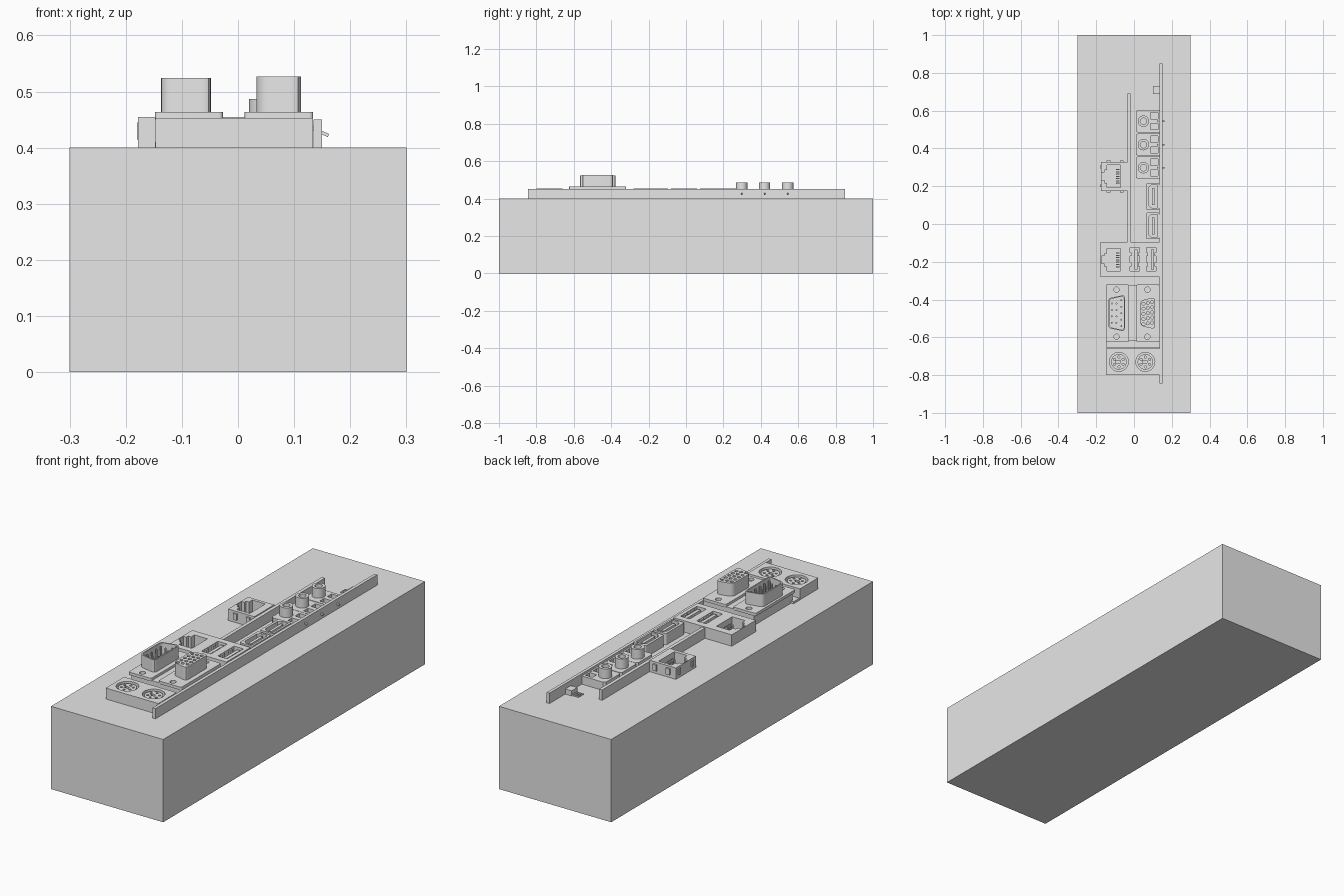
import bpy, bmesh, math

if "Cube" in bpy.data.objects:
    bpy.data.objects.remove(bpy.data.objects["Cube"], do_unlink=True)

grey = bpy.data.materials.new("plain_grey")
grey.use_nodes = True
grey.diffuse_color = (0.8, 0.8, 0.8, 1)
grey.node_tree.nodes["Principled BSDF"].inputs["Base Color"].default_value = (0.8, 0.8, 0.8, 1)

TOP = 0.4      # top of the base box
SUNK = 0.39    # parts are set slightly into the box


def rect(x0, x1, y0, y1):
    return [(x0, y0), (x1, y0), (x1, y1), (x0, y1)]


def circle(x, y, r, n=24):
    return [(x + r * math.cos(i * math.tau / n), y + r * math.sin(i * math.tau / n))
            for i in range(n)]


def rounded(points, r, steps=4):
    """Round every corner of an outline with a small curve."""
    out = []
    for i, (x, y) in enumerate(points):
        ends = []
        for px, py in (points[i - 1], points[(i + 1) % len(points)]):
            d = math.hypot(px - x, py - y)
            ends.append((x + (px - x) * r / d, y + (py - y) * r / d))
        (ax, ay), (bx, by) = ends
        for k in range(steps + 1):
            t = k / steps
            out.append(((1 - t) ** 2 * ax + 2 * t * (1 - t) * x + t * t * bx,
                        (1 - t) ** 2 * ay + 2 * t * (1 - t) * y + t * t * by))
    return out


def prism(name, outlines, z0, z1):
    """Extrude outlines upward; an outline inside another becomes a hole."""
    curve = bpy.data.curves.new(name, 'CURVE')
    curve.dimensions = '2D'
    curve.fill_mode = 'BOTH'
    curve.extrude = (z1 - z0) / 2
    for pts in outlines:
        spline = curve.splines.new('POLY')
        spline.points.add(len(pts) - 1)
        for p, (x, y) in zip(spline.points, pts):
            p.co = (x, y, 0, 1)
        spline.use_cyclic_u = True
    temp = bpy.data.objects.new(name + "_outline", curve)
    mesh = bpy.data.meshes.new_from_object(temp)
    bpy.data.objects.remove(temp)
    bpy.data.curves.remove(curve)
    bm = bmesh.new()
    bm.from_mesh(mesh)
    bmesh.ops.remove_doubles(bm, verts=bm.verts, dist=1e-5)
    bmesh.ops.translate(bm, verts=bm.verts, vec=(0, 0, (z0 + z1) / 2))
    bmesh.ops.recalc_face_normals(bm, faces=bm.faces)
    for f in bm.faces:
        f.smooth = True
        f.material_index = 0
    bm.to_mesh(mesh)
    bm.free()
    mesh.set_sharp_from_angle(angle=math.radians(30))
    mesh.materials.clear()
    mesh.materials.append(grey)
    mesh.name = name
    obj = bpy.data.objects.new(name, mesh)
    bpy.context.scene.collection.objects.link(obj)
    return obj


def plug_hole(x, y):
    """Network socket opening with its stepped latch slot on the -x side."""
    return [(x + 0.05, y - 0.06), (x + 0.05, y + 0.06), (x - 0.02, y + 0.06),
            (x - 0.02, y + 0.035), (x - 0.035, y + 0.035), (x - 0.035, y + 0.02),
            (x - 0.05, y + 0.02), (x - 0.05, y - 0.02), (x - 0.035, y - 0.02),
            (x - 0.035, y - 0.035), (x - 0.02, y - 0.035), (x - 0.02, y - 0.06)]


def d_shape(x0, x1, y, half, r=0.018, slant=0.018):
    return rounded([(x0, y - half + slant), (x1, y - half),
                    (x1, y + half), (x0, y + half - slant)], r)


# Base box and the two upright boards
prism("base_box", [rect(-0.3, 0.3, -1, 1)], 0, TOP)
prism("main_board", [rect(0.135, 0.15, -0.845, 0.85)], SUNK, 0.45)
prism("second_board", [rect(-0.035, -0.018, -0.095, 0.69)], SUNK, 0.45)

# Single network socket with spring tabs and contacts
prism("network_socket", [rect(-0.175, -0.035, 0.175, 0.327), plug_hole(-0.122, 0.252)], SUNK, 0.455)
prism("network_tabs", [rect(x, x + 0.02, y, y + 0.009)
                       for x in (-0.145, -0.075) for y in (0.167, 0.326)]
      + [rect(-0.18, -0.174, y, y + 0.015) for y in (0.195, 0.295)], 0.415, 0.445)

# Combined socket block: network opening and two slots
slots = [rect(x - 0.025, x + 0.025, -0.25, -0.125) for x in (0.005, 0.092)]
prism("socket_block", [rect(-0.178, 0.134, -0.28, -0.095), plug_hole(-0.122, -0.19)] + slots,
      SUNK, 0.455)
prism("slot_tongues", [rect(x - 0.002, x + 0.014, -0.24, -0.135) for x in (0.005, 0.092)],
      SUNK, 0.448)
prism("slot_springs", [rect(x + s * 0.021 - 0.004, x + s * 0.021 + 0.004, y - 0.01, y + 0.01)
                       for x in (0.005, 0.092) for s in (-1, 1) for y in (-0.215, -0.16)],
      SUNK, 0.452)
for label, y in (("upper", -0.122), ("lower", -0.19)):
    x = -0.082
    yc = 0.252 if label == "upper" else y
    prism(label + "_network_contacts",
          [rect(x - 0.012, x + 0.006, yc + k * 0.012 - 0.003, yc + k * 0.012 + 0.003)
           for k in range(-3, 4)], SUNK, 0.43)

# Two video ports
for label, y in (("upper", 0.146), ("lower", -0.01)):
    prism(label + "_video_port",
          [rounded(rect(0.064, 0.134, y - 0.07, y + 0.07), 0.008),
           [(0.076, y - 0.046), (0.092, y - 0.06), (0.124, y - 0.06),
            (0.124, y + 0.06), (0.092, y + 0.06), (0.076, y + 0.046)]], SUNK, 0.455)
    prism(label + "_video_tongue", [rect(0.094, 0.108, y - 0.045, y + 0.045)], SUNK, 0.45)

# Three audio jacks, each with a body, a hollow barrel and a wire through the board
for i, y in enumerate((0.544, 0.42, 0.298)):
    tag = "audio_%d_" % (i + 1)
    prism(tag + "body", [[(0.01, y - 0.052), (0.02, y - 0.06), (0.134, y - 0.06),
                          (0.134, y + 0.06), (0.02, y + 0.06), (0.01, y + 0.052)],
                         circle(0.05, y, 0.017),
                         rect(0.088, 0.126, y + 0.012, y + 0.045),
                         rect(0.088, 0.126, y - 0.045, y - 0.012)], SUNK, 0.44)
    prism(tag + "barrel", [circle(0.05, y, 0.03), circle(0.05, y, 0.017)], 0.435, 0.487)
    wire = prism(tag + "wire", [rect(-0.02, 0.02, y - 0.004, y + 0.004)], -0.003, 0.003)
    wire.location = (0.143, 0, 0.43)
    wire.rotation_euler.y = math.radians(25)

# Connector base with two flanges
prism("connector_base", [rect(-0.135, 0.134, -0.62, -0.325)], SUNK, 0.452)
prism("connector_bridge", [rect(-0.148, 0.134, -0.655, -0.61)], SUNK, 0.41)
YC = -0.472
screws = (-0.348, -0.597)
for label, x0, x1 in (("serial", -0.148, -0.027), ("display", 0.012, 0.134)):
    xc = (x0 + x1) / 2 - (0.005 if label == "serial" else 0.002)
    prism(label + "_flange", [rounded(rect(x0, x1, -0.625, -0.32), 0.008)]
          + [circle(xc, y, 0.014) for y in screws], 0.45, 0.464)

# Serial connector: thin shell with pins
prism("serial_shell", [d_shape(-0.137, -0.048, YC, 0.097),
                       d_shape(-0.131, -0.054, YC, 0.091, 0.014)], 0.46, 0.524)
pins = [(-0.067, YC + (k - 2) * 0.034) for k in range(5)]
pins += [(-0.093, YC + (k - 1.5) * 0.034) for k in range(4)]
pins += [(-0.117, YC + (k - 1.5) * 0.034) for k in range(4)]
prism("serial_pins", [circle(x, y, 0.005, 10) for x, y in pins], 0.46, 0.515)

# Display connector: solid plug face with three rows of holes
holes = [circle(0.05 + row * 0.023, YC + (k - 2) * 0.027 + (row - 1) * 0.004, 0.008, 12)
         for row in range(3) for k in range(5)]
prism("display_plug", [d_shape(0.033, 0.112, YC, 0.085, 0.022)] + holes, 0.46, 0.527)

# Round sockets with key block and pin holes
centres = [(-0.08, -0.73), (0.06, -0.73)]
prism("round_socket_block", [rect(-0.147, 0.134, -0.8, -0.66)]
      + [circle(x, y, 0.05, 32) for x, y in centres], SUNK, 0.453)
for label, (x, y) in zip(("left", "right"), centres):
    # The model's own right is the -x side
    side = "right" if x < 0 else "left"
    holes = [circle(x + 0.026 * math.cos(a), y + 0.026 * math.sin(a), 0.006, 10)
             for a in (math.radians(30 + 60 * k) for k in range(6))]
    prism(side + "_round_insert", [circle(x, y, 0.041, 32),
                                   rect(x - 0.014, x + 0.008, y - 0.007, y + 0.007)] + holes,
          SUNK, 0.447)

# Small indicator with its three leads
prism("indicator", [rect(0.1, 0.134, 0.687, 0.73)], SUNK, 0.425)
prism("indicator_leads", [rect(0.066, 0.101, y - 0.003, y + 0.003)
                          for y in (0.693, 0.708, 0.723)], SUNK, 0.406)
